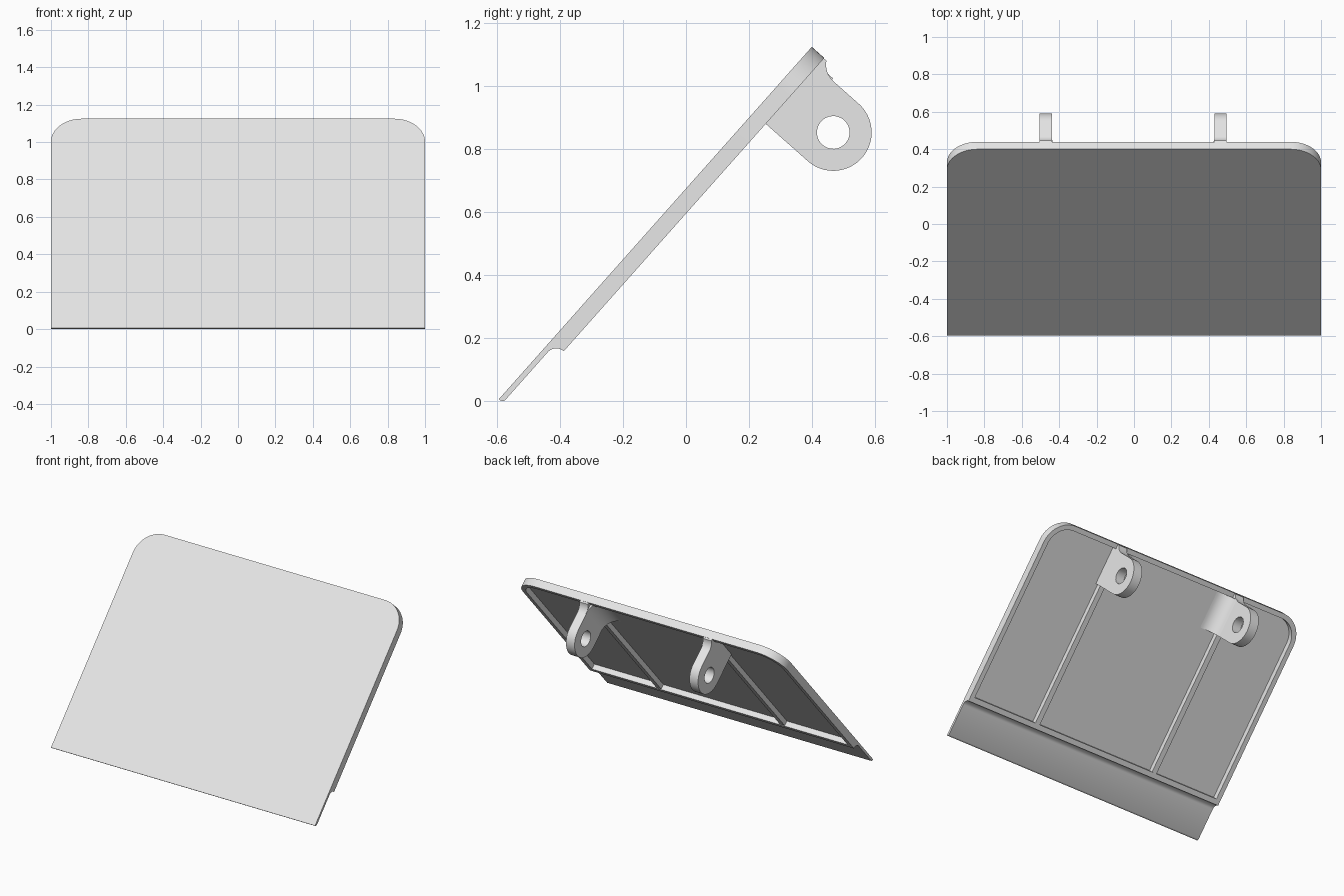
import bpy, bmesh, math
from mathutils import Vector

if "Cube" in bpy.data.objects:
    bpy.data.objects.remove(bpy.data.objects["Cube"])

grey = bpy.data.materials.new("light_grey")
grey.diffuse_color = (0.8, 0.8, 0.8, 1)
grey.use_nodes = True
grey.node_tree.nodes["Principled BSDF"].inputs["Base Color"].default_value = grey.diffuse_color

# Slanted frame: u runs up the board, n runs out of its back
ANG = math.atan2(1.12, 0.995)
C, S = math.cos(ANG), math.sin(ANG)


def world(x, u, n):
    return Vector((x, -0.595 + C * u + S * n, 0.005 + S * u - C * n))


def arc(cx, cy, r, a0, a1, steps=12):
    """Points on an arc, angles in degrees."""
    return [(cx + r * math.cos(math.radians(a0 + (a1 - a0) * i / steps)),
             cy + r * math.sin(math.radians(a0 + (a1 - a0) * i / steps)))
            for i in range(steps + 1)]


def prism(name, pts, lo, hi, axis):
    """Extrude a 2D profile along x, u or n in the slanted frame."""
    place = {"x": lambda p, t: world(t, p[0], p[1]),
             "u": lambda p, t: world(p[0], t, p[1]),
             "n": lambda p, t: world(p[0], p[1], t)}[axis]
    bm = bmesh.new()
    a = [bm.verts.new(place(p, lo)) for p in pts]
    b = [bm.verts.new(place(p, hi)) for p in pts]
    bm.faces.new(a)
    bm.faces.new(b[::-1])
    for i in range(len(pts)):
        j = (i + 1) % len(pts)
        bm.faces.new((a[i], b[i], b[j], a[j]))
    bmesh.ops.recalc_face_normals(bm, faces=bm.faces)
    mesh = bpy.data.meshes.new(name)
    bm.to_mesh(mesh)
    bm.free()
    mesh.materials.append(grey)
    obj = bpy.data.objects.new(name, mesh)
    bpy.context.collection.objects.link(obj)
    return obj


def select(obj):
    bpy.ops.object.select_all(action="DESELECT")
    obj.select_set(True)
    bpy.context.view_layer.objects.active = obj


def cut(obj, cutter, operation="DIFFERENCE"):
    mod = obj.modifiers.new("cut", "BOOLEAN")
    mod.object, mod.operation, mod.solver = cutter, operation, "EXACT"
    select(obj)
    bpy.ops.object.modifier_apply(modifier=mod.name)
    bpy.data.objects.remove(cutter)


def smooth(obj):
    select(obj)
    bpy.ops.object.shade_smooth_by_angle(angle=math.radians(30))


def rounded_top(half, u0, u1, r):
    """Outline with square bottom corners and rounded top corners."""
    return ([(-half, u0), (half, u0)] + arc(half - r, u1 - r, r, 0, 90, 16)
            + arc(-half + r, u1 - r, r, 90, 180, 16))


TOP, THICK, SKIN = 1.498, 0.053, 0.017

# Board: thin lip at the bottom, hollow step fillet, thick upper part
side = ([(0, 0), (0, 0.007), (0.0065, SKIN - 0.002), (0.01, SKIN)]
        + arc(0.215, THICK, THICK - SKIN, -90, 0, 10) + [(TOP, THICK), (TOP, 0)])
board = prism("board", side, -1, 1, "x")
cut(board, prism("outline_cutter", rounded_top(1, -0.1, TOP, 0.165), -0.1, 0.2, "n"),
    "INTERSECT")
# Back recess, leaving a rim
cut(board, prism("recess_cutter", rounded_top(0.968, 0.285, TOP - 0.032, 0.133),
                 SKIN, 0.2, "n"))
smooth(board)

# Ribs, hinge lugs and their inner fillets
HU, HN, R = 1.34, 0.2315, 0.122
for label, cx, inward in (("left", -0.472, 1), ("right", 0.463, -1)):
    prism(label + "_rib", [(cx - 0.018, 0.28), (cx + 0.018, 0.28),
                           (cx + 0.018, 1.3), (cx - 0.018, 1.3)], 0.01, 0.05, "n")

    profile = ([(HU - R, 0.01)] + arc(HU, HN, R, 180, 0, 32)
               + arc(HU + R + 0.07, 0.124, 0.07, 180, 239, 10)
               + [(TOP - 0.002, 0.045), (TOP - 0.002, 0.01)])
    lug = prism(label + "_hinge_lug", profile, cx - 0.0325, cx + 0.0325, "x")
    cut(lug, prism("pin_hole_cutter", arc(HU, HN, 0.052, 0, 360, 32)[:-1],
                   cx - 0.1, cx + 0.1, "x"))
    smooth(lug)

    face, r = cx + inward * 0.0315, 0.1
    curve = [(face + inward * (r + x), SKIN + r + n) for x, n in arc(0, 0, r, 180, 270, 12)]
    smooth(prism(label + "_lug_fillet",
                 [(face, 0.01)] + curve + [(face + inward * r, 0.01)],
                 HU - R, HU + R + 0.006, "u"))
